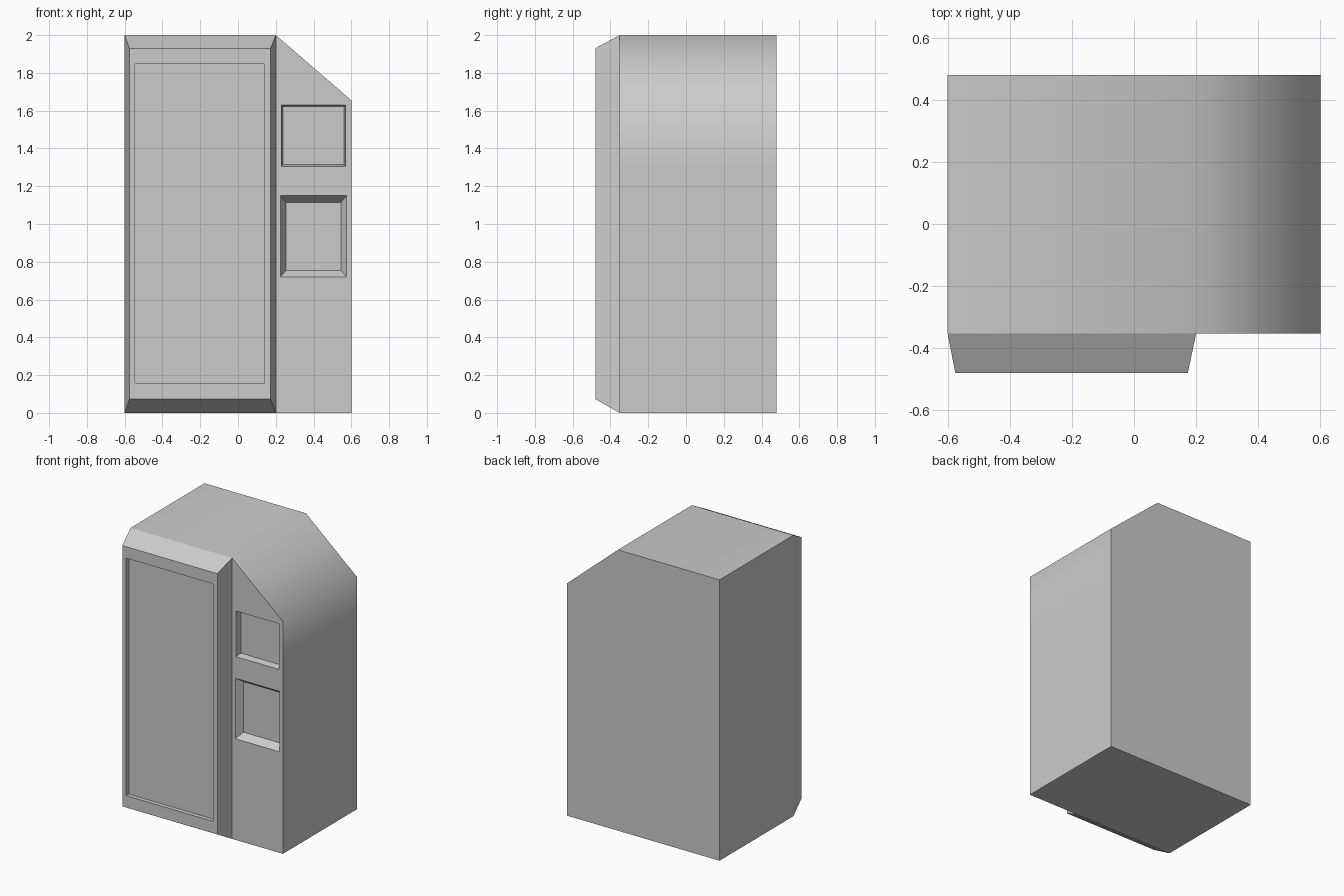
import bpy, bmesh
from math import radians

if "Cube" in bpy.data.objects:
    bpy.data.objects.remove(bpy.data.objects["Cube"])


def loft(name, front, y_front, back, y_back):
    """Closed solid between two matching x-z outlines at two depths."""
    bm = bmesh.new()
    a = [bm.verts.new((x, y_front, z)) for x, z in front]
    b = [bm.verts.new((x, y_back, z)) for x, z in back]
    n = len(a)
    bm.faces.new(a)
    bm.faces.new(b[::-1])
    for i in range(n):
        j = (i + 1) % n
        bm.faces.new((a[j], a[i], b[i], b[j]))
    bmesh.ops.recalc_face_normals(bm, faces=bm.faces)
    mesh = bpy.data.meshes.new(name)
    bm.to_mesh(mesh)
    bm.free()
    obj = bpy.data.objects.new(name, mesh)
    bpy.context.collection.objects.link(obj)
    return obj


def rect(x0, x1, z0, z1):
    return [(x0, z0), (x1, z0), (x1, z1), (x0, z1)]


def activate(obj):
    bpy.ops.object.select_all(action='DESELECT')
    obj.select_set(True)
    bpy.context.view_layer.objects.active = obj


def recess(obj, y, outer, inner, depth):
    """Cut a tapered pocket into the front face lying at y."""
    # continue the taper out past the face for a clean cut
    mouth = [2 * o - i for o, i in zip(outer, inner)]
    cutter = loft("pocket_cutter", rect(*mouth), y - depth, rect(*inner), y + depth)
    cutter.hide_render = True
    mod = obj.modifiers.new("pocket", 'BOOLEAN')
    mod.operation = 'DIFFERENCE'
    mod.solver = 'EXACT'
    mod.object = cutter
    activate(obj)
    bpy.ops.object.modifier_apply(modifier=mod.name)
    bpy.data.objects.remove(cutter, do_unlink=True)


# Cabinet with a sloped, smoothly shaded right shoulder
outline = [(-0.6, 0), (0.6, 0), (0.6, 1.3), (0.6, 1.655), (0.2, 2), (-0.6, 2)]
cabinet = loft("cabinet", outline, -0.352, outline, 0.48)

# Control screen and tray pockets beside the door
recess(cabinet, -0.352, (0.23, 0.57, 1.305, 1.63), (0.238, 0.562, 1.315, 1.622), 0.045)
recess(cabinet, -0.352, (0.225, 0.575, 0.72, 1.15), (0.255, 0.545, 0.755, 1.115), 0.05)
activate(cabinet)
bpy.ops.object.shade_smooth_by_angle(angle=radians(50))

# Protruding door with chamfered sides and a shallow window
door = loft("door", rect(-0.575, 0.173, 0.073, 1.93), -0.48,
            rect(-0.6, 0.2, 0, 2), -0.352)
window = (-0.545, 0.14, 0.157, 1.848)
recess(door, -0.48, window, window, 0.03)

# Open the hidden back of the door where it meets the cabinet
bm = bmesh.new()
bm.from_mesh(door.data)
bmesh.ops.delete(bm, geom=[f for f in bm.faces if f.normal.y > 0.9], context='FACES')
bm.to_mesh(door.data)
bm.free()
